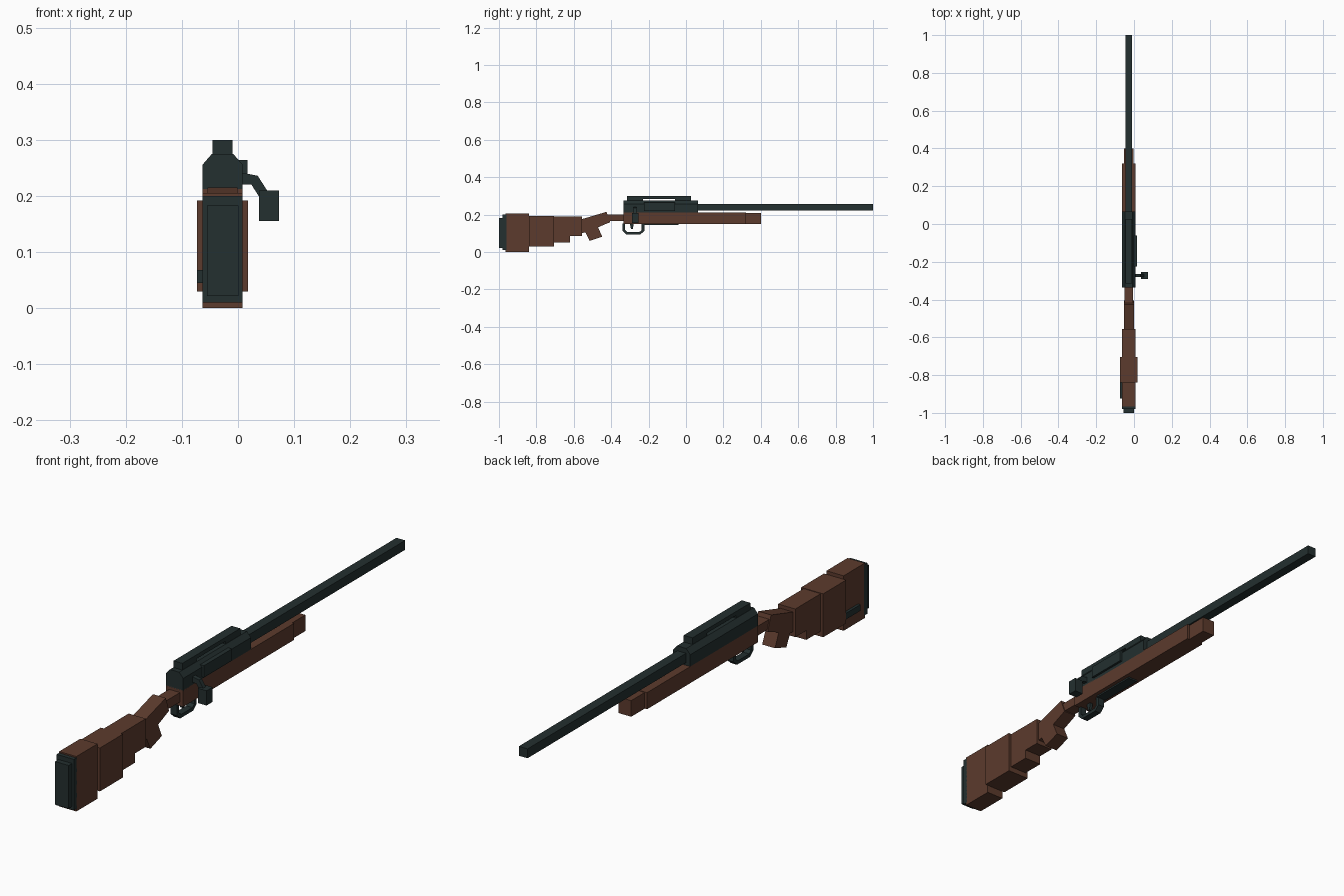
import bpy, bmesh
from mathutils import Vector

cube = bpy.data.objects.get("Cube")
if cube:
    bpy.data.objects.remove(cube, do_unlink=True)

MID = -0.0275  # centre plane of the rifle


def material(name, rgb):
    m = bpy.data.materials.new(name)
    m.use_nodes = True
    m.diffuse_color = (*rgb, 1)
    m.node_tree.nodes["Principled BSDF"].inputs["Base Color"].default_value = (*rgb, 1)
    return m


wood = material("brown_wood", (0.107, 0.043, 0.026))
metal = material("dark_metal", (0.017, 0.029, 0.029))


def prism(name, mat, points, start, end, axis):
    """Extrude a 2D profile along x (points are y, z) or along y (points are x, z)."""
    def place(p, d):
        return Vector((d, p[0], p[1])) if axis == "x" else Vector((p[0], d, p[1]))
    bm = bmesh.new()
    face = bm.faces.new([bm.verts.new(place(p, start)) for p in points])
    ext = bmesh.ops.extrude_face_region(bm, geom=[face])
    moved = [g for g in ext["geom"] if isinstance(g, bmesh.types.BMVert)]
    bmesh.ops.translate(bm, verts=moved, vec=place((0, 0), end - start))
    bmesh.ops.recalc_face_normals(bm, faces=bm.faces)
    mesh = bpy.data.meshes.new(name)
    bm.to_mesh(mesh)
    bm.free()
    mesh.materials.append(mat)
    obj = bpy.data.objects.new(name, mesh)
    bpy.context.collection.objects.link(obj)
    return obj


def box(name, mat, x, y, z):
    return prism(name, mat, [(y[0], z[0]), (y[1], z[0]), (y[1], z[1]), (y[0], z[1])], x[0], x[1], "x")


def mid(width):
    return (MID - width / 2, MID + width / 2)


def side_profile(name, mat, points, width):
    return prism(name, mat, points, *mid(width), "x")


# Butt pad
box("butt_pad_base", metal, mid(0.071), (-0.98, -0.96), (0.01, 0.2))
box("butt_pad_plate", metal, mid(0.056), (-1.0, -0.98), (0.022, 0.183))

# Stepped shoulder stock
box("butt", wood, mid(0.071), (-0.965, -0.84), (0, 0.205))
box("cheek_section", wood, mid(0.091), (-0.84, -0.705), (0.03, 0.192))
box("stock_middle", wood, mid(0.071), (-0.705, -0.62), (0.05, 0.19))
box("stock_front", wood, mid(0.071), (-0.62, -0.555), (0.085, 0.19))
box("stock_side_strip", metal, (-0.073, -0.062), (-0.925, -0.84), (0.045, 0.068))

# Sloped neck, pistol grip and wrist
side_profile("neck", wood, [(-0.57, 0.1), (-0.535, 0.105), (-0.405, 0.16),
                            (-0.425, 0.215), (-0.57, 0.172)], 0.053)
side_profile("grip", wood, [(-0.515, 0.06), (-0.448, 0.082), (-0.48, 0.155), (-0.55, 0.13)], 0.053)
box("wrist", wood, mid(0.045), (-0.44, -0.33), (0.165, 0.2))

# Fore stock
box("fore_stock", wood, mid(0.071), (-0.335, 0.32), (0.15, 0.212))
box("fore_stock_tip", wood, mid(0.052), (0.32, 0.4), (0.15, 0.21))
box("magazine_plate", metal, mid(0.04), (-0.225, -0.04), (0.144, 0.152))

# Receiver with sloped shoulders
half = [(0.0355, 0.208), (0.0355, 0.256), (0.019, 0.275)]
profile = [(MID + x, z) for x, z in half] + [(MID - x, z) for x, z in reversed(half)]
prism("receiver", metal, profile, -0.335, 0.065, "y")
box("ejection_cover", metal, (0, 0.017), (-0.225, -0.06), (0.22, 0.264))

# Sight rail on two feet
box("rail", metal, mid(0.036), (-0.315, 0.027), (0.285, 0.3))
for name, y in (("rear_rail_foot", (-0.315, -0.23)), ("front_rail_foot", (-0.06, 0.027))):
    box(name, metal, mid(0.036), y, (0.27, 0.288))

# Barrel
box("barrel", metal, mid(0.036), (0.03, 1.0), (0.222, 0.257))

# Bolt handle
prism("bolt_arm", metal, [(0, 0.22), (0.024, 0.22), (0.04, 0.195), (0.055, 0.205),
                          (0.035, 0.236), (0, 0.243)], -0.28, -0.264, "y")
box("bolt_knob", metal, (0.037, 0.073), (-0.29, -0.254), (0.155, 0.21))

# Trigger guard as a ring of straight bars
outer = [(-0.34, 0.152), (-0.34, 0.113), (-0.32, 0.095), (-0.243, 0.095), (-0.223, 0.113), (-0.223, 0.152)]
inner = [(-0.326, 0.152), (-0.326, 0.118), (-0.315, 0.108), (-0.248, 0.108), (-0.237, 0.118), (-0.237, 0.152)]
side_profile("trigger_guard", metal, outer + inner[::-1], 0.026)
side_profile("trigger", metal, [(-0.3, 0.152), (-0.294, 0.122), (-0.284, 0.122), (-0.28, 0.152)], 0.012)
